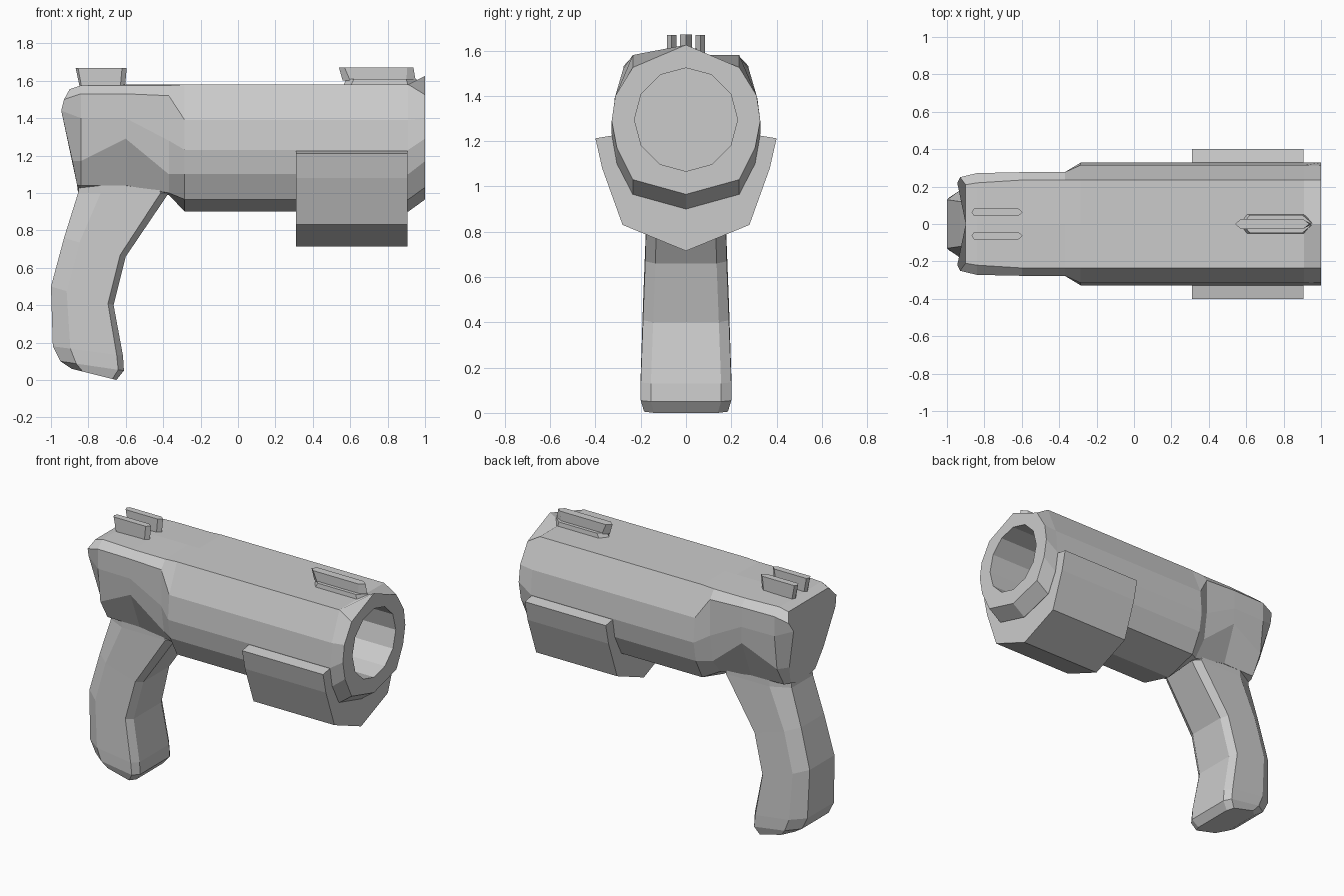
import bpy, bmesh, math

if "Cube" in bpy.data.objects:
    bpy.data.objects.remove(bpy.data.objects["Cube"])


def mirrored(half, cy=0.0):
    """Close a half section (x, y, z) by mirroring it in y, then shift it to cy."""
    other = [(x, -y, z) for x, y, z in reversed(half) if abs(y) > 1e-6]
    return [(x, y + cy, z) for x, y, z in half + other]


def loft(name, sections):
    """Skin a list of equal-length rings and cap both ends."""
    bm = bmesh.new()
    rings = [[bm.verts.new(p) for p in s] for s in sections]
    n = len(rings[0])
    for a, b in zip(rings, rings[1:]):
        for i in range(n):
            j = (i + 1) % n
            bm.faces.new((a[i], a[j], b[j], b[i]))
    bm.faces.new(rings[0])
    bm.faces.new(rings[-1][::-1])
    bmesh.ops.recalc_face_normals(bm, faces=bm.faces)
    me = bpy.data.meshes.new(name)
    bm.to_mesh(me)
    bm.free()
    ob = bpy.data.objects.new(name, me)
    bpy.context.collection.objects.link(ob)
    return ob


def at_x(x, yz):
    return mirrored([(x, y, z) for y, z in yz])


# Body: rear housing, step up to the barrel, flared muzzle, then back into the bore
rear = mirrored([(-.90, 0, 1.555), (-.90, .21, 1.555), (-.93, .25, 1.50), (-.945, .22, 1.44),
                 (-.885, .18, 1.17), (-.86, .13, 1.04), (-.855, 0, 1.0)])
barrel = [(0, 1.58), (.235, 1.58), (.315, 1.39), (.328, 1.23),
          (.305, 1.10), (.235, .965), (0, .90)]
muzzle = [(0, 1.625), (.235, 1.525), (.312, 1.40), (.328, 1.29),
          (.305, 1.17), (.235, 1.03), (0, .965)]
bore = [(.228 * math.sin(a), 1.295 + .228 * math.cos(a))
        for a in [math.pi * i / 6 for i in range(7)]]
loft("body", [
    rear,
    at_x(-.84, [(0, 1.575), (.22, 1.575), (.272, 1.53), (.272, 1.40), (.245, 1.17), (.17, 1.04), (0, 1.0)]),
    at_x(-.60, [(0, 1.58), (.235, 1.575), (.277, 1.53), (.277, 1.40), (.272, 1.29), (.175, 1.04), (0, 1.0)]),
    at_x(-.37, [(0, 1.58), (.235, 1.575), (.277, 1.52), (.277, 1.28), (.25, 1.10), (.165, 1.0), (0, .99)]),
    at_x(-.285, barrel),
    at_x(.91, barrel),
    at_x(1.0, muzzle),
    at_x(1.0, bore),
    at_x(.25, bore),
])

# Grip: curved octagonal handle, bottom to top (back x, back z, front x, front z, half width)
grip = []
for xb, zb, xf, zf, w in [(-.89, .06, -.65, 0, .185), (-.95, .10, -.61, .05, .20),
                          (-.99, .18, -.615, .13, .20), (-1.0, .50, -.665, .40, .19),
                          (-.93, .76, -.60, .66, .18), (-.855, 1.0, -.37, 1.0, .172),
                          (-.84, 1.12, -.42, 1.12, .172)]:
    def p(t, y):
        return (xb + (xf - xb) * t, y, zb + (zf - zb) * t)
    grip.append(mirrored([p(0, w - .06), p(.25, w), p(.91, w), p(1, w - .045)]))
loft("grip", grip)

# Under-barrel sleeve: thick U wrapped around the lower barrel
outer = [(.40, 1.212), (.37, 1.08), (.28, .83), (0, .715)]
inner = [(0, .93), (.22, .985), (.285, 1.11), (.31, 1.227)]
ring = outer + [(-y, z) for y, z in outer[-2::-1]]
ring += [(-y, z) for y, z in inner[::-1]] + inner[1:]
loft("barrel_sleeve", [[(x, y, z) for y, z in ring] for x in (.31, .905)])


# Sights: thin blades with pointed ends, (back tip, back shoulder, front shoulder, front tip, half width, z)
def blade(name, cy, layers):
    loft(name, [mirrored([(a, 0, z), (b, w, z), (c, w, z), (d, 0, z)], cy)
                for a, b, c, d, w, z in layers])


for side, cy in (("left", .063), ("right", -.063)):
    blade("rear_sight_" + side, cy, [(-.845, -.835, -.63, -.605, .021, 1.56),
                                     (-.868, -.855, -.62, -.595, .021, 1.668)])
blade("front_sight_base", 0, [(.56, .60, .91, .96, .052, 1.57), (.58, .62, .90, .955, .048, 1.608)])
blade("front_sight", 0, [(.56, .60, .90, .95, .026, 1.60), (.54, .57, .905, .938, .026, 1.67)])
